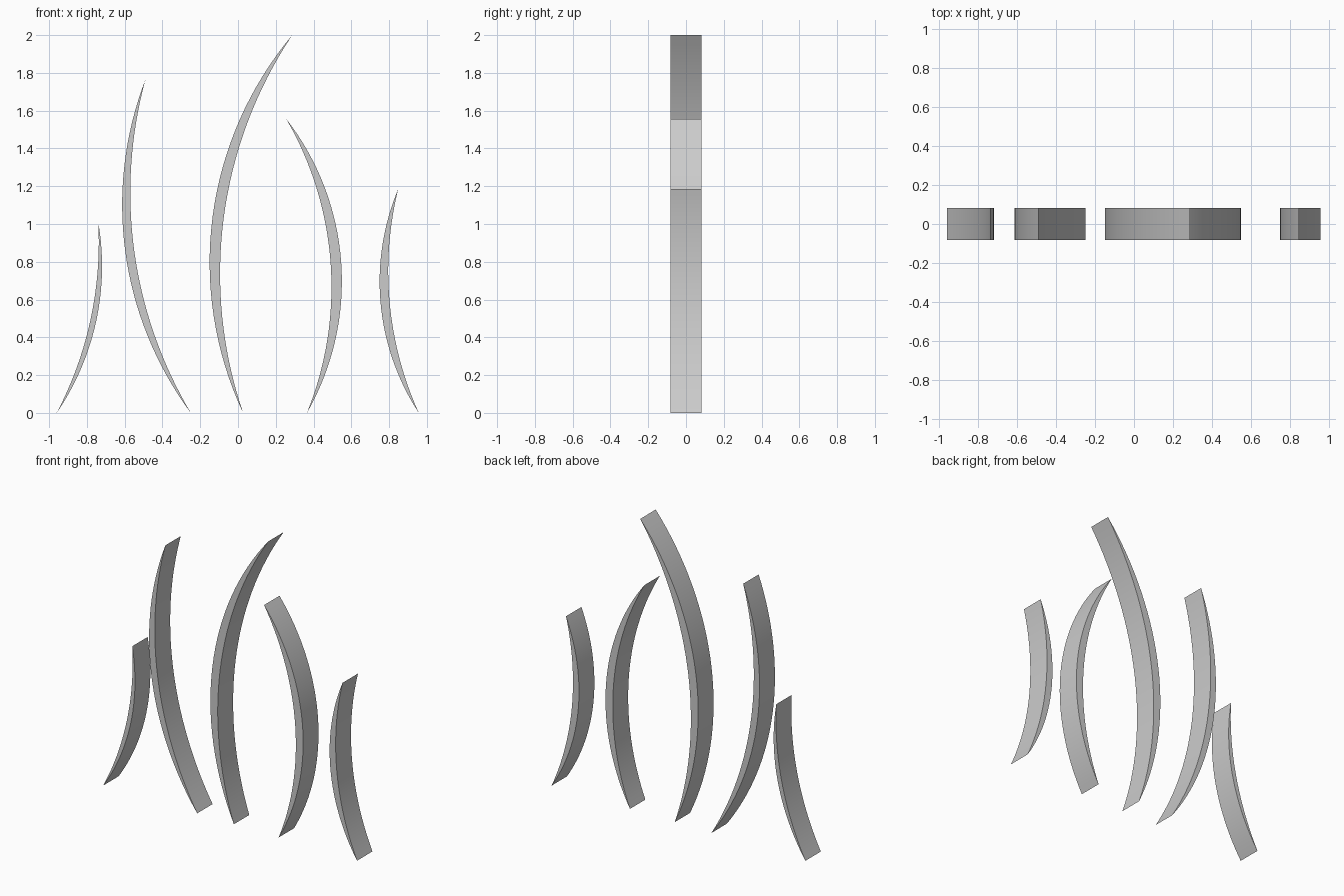
import bpy, bmesh, math
from mathutils import Vector

if "Cube" in bpy.data.objects:
    bpy.data.objects.remove(bpy.data.objects["Cube"])

HALF_DEPTH = 0.083
SEGMENTS = 32


def arc(a, b, sag):
    """Circular arc from a to b in the XZ plane; positive sag bulges to +x."""
    a, b = Vector(a), Vector(b)
    chord = b - a
    c = chord.length
    d = chord / c
    n = Vector((d.y, -d.x)) * math.copysign(1, sag)
    s = abs(sag)
    r = (c * c / 4 + s * s) / (2 * s)
    centre = (a + b) / 2 - n * (r - s)
    half = math.asin(c / 2 / r)
    pts = []
    for i in range(SEGMENTS + 1):
        t = half * (2 * i / SEGMENTS - 1)
        pts.append(centre + n * r * math.cos(t) + d * r * math.sin(t))
    return pts


def blade(name, bottom, top, outer_sag, inner_sag):
    """Crescent between two arcs that share their tips, extruded along y."""
    outer, inner = arc(bottom, top, outer_sag), arc(bottom, top, inner_sag)
    bm = bmesh.new()
    o = [bm.verts.new((p.x, -HALF_DEPTH, p.y)) for p in outer]
    k = [o[0]] + [bm.verts.new((p.x, -HALF_DEPTH, p.y)) for p in inner[1:-1]] + [o[-1]]
    for i in range(SEGMENTS):
        loop = list(dict.fromkeys((o[i], o[i + 1], k[i + 1], k[i])))
        bm.faces.new(loop)
    ext = bmesh.ops.extrude_face_region(bm, geom=bm.faces[:], use_keep_orig=True)
    moved = [g for g in ext["geom"] if isinstance(g, bmesh.types.BMVert)]
    bmesh.ops.translate(bm, verts=moved, vec=(0, 2 * HALF_DEPTH, 0))
    bmesh.ops.recalc_face_normals(bm, faces=bm.faces[:])
    mesh = bpy.data.meshes.new(name)
    bm.to_mesh(mesh)
    bm.free()
    ob = bpy.data.objects.new(name, mesh)
    bpy.context.collection.objects.link(ob)
    bpy.ops.object.select_all(action='DESELECT')
    ob.select_set(True)
    bpy.context.view_layer.objects.active = ob
    bpy.ops.object.shade_smooth_by_angle(angle=math.radians(20))


# Five curved blades, left to right: bottom tip, top tip, arc heights
blade("far_left_blade", (-0.96, 0), (-0.74, 1.01), 0.101, 0.070)
blade("left_blade", (-0.25, 0), (-0.49, 1.765), -0.2285, -0.181)
blade("centre_blade", (0.027, 0), (0.287, 2.0), -0.294, -0.235)
blade("right_blade", (0.365, 0), (0.255, 1.557), 0.237, 0.181)
blade("far_right_blade", (0.957, 0), (0.848, 1.185), -0.148, -0.100)
